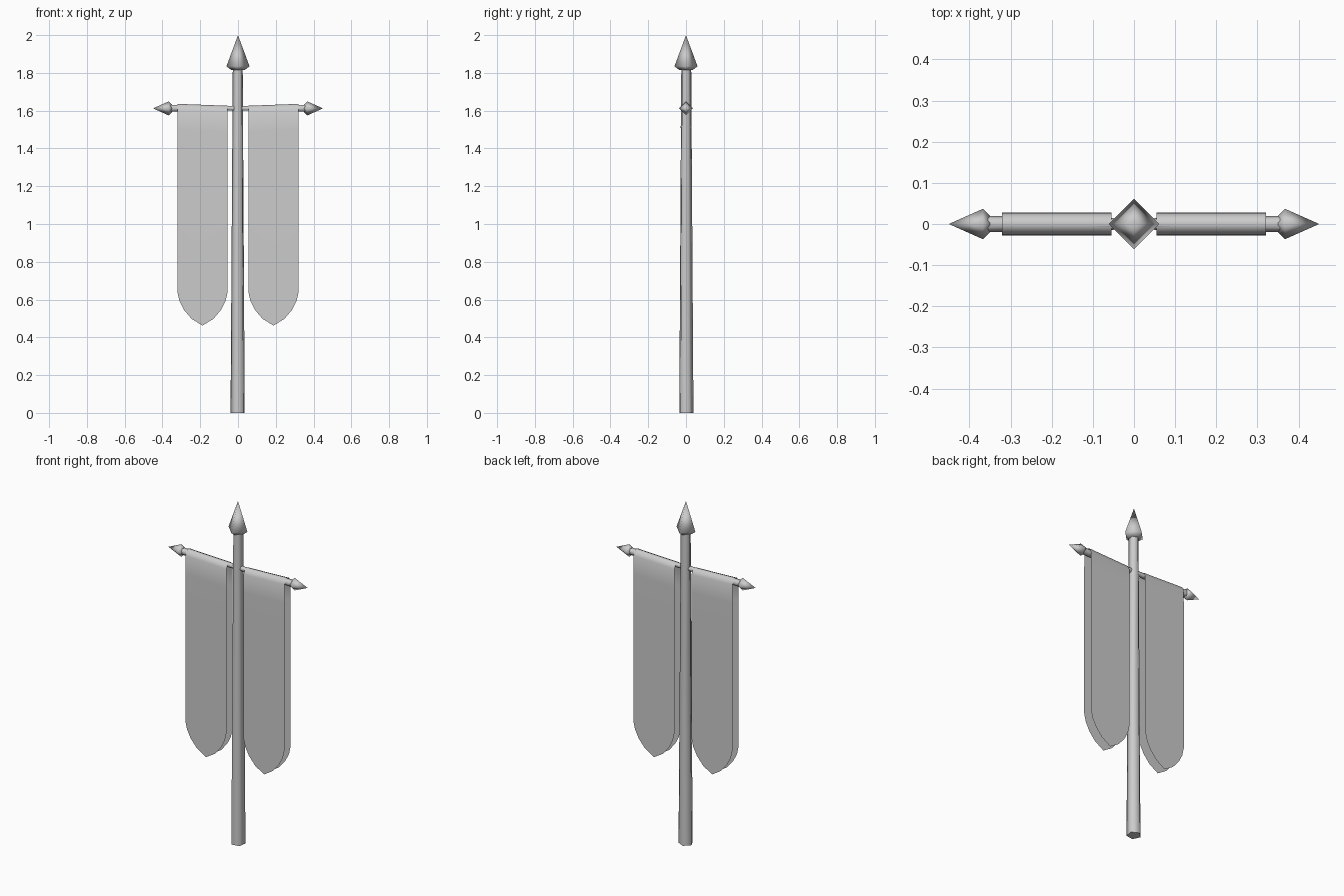
import bpy, bmesh, math
from mathutils import Matrix

if "Cube" in bpy.data.objects:
    bpy.data.objects.remove(bpy.data.objects["Cube"])


def finish(name, bm, angle=None):
    bmesh.ops.recalc_face_normals(bm, faces=bm.faces)
    mesh = bpy.data.meshes.new(name)
    bm.to_mesh(mesh)
    bm.free()
    ob = bpy.data.objects.new(name, mesh)
    bpy.context.collection.objects.link(ob)
    if angle:
        bpy.ops.object.select_all(action='DESELECT')
        ob.select_set(True)
        bpy.context.view_layer.objects.active = ob
        bpy.ops.object.shade_smooth_by_angle(angle=math.radians(angle))
    return ob


def lathe(name, rings, sides, turn=0.0, matrix=None, angle=80):
    """Stack of (radius, height) rings; zero radius makes a point."""
    bm = bmesh.new()
    loops = []
    for r, z in rings:
        n = sides if r > 0 else 1
        loops.append([bm.verts.new((r * math.cos(turn + i * math.tau / sides),
                                    r * math.sin(turn + i * math.tau / sides), z))
                      for i in range(n)])
    for a, b in zip(loops, loops[1:]):
        for i in range(sides):
            j = (i + 1) % sides
            if len(b) == 1:
                bm.faces.new((a[i], a[j], b[0]))
            else:
                bm.faces.new((a[i], a[j], b[j], b[i]))
    for loop in (loops[0], loops[-1]):
        if len(loop) > 1:
            bm.faces.new(loop)
    if matrix:
        bm.transform(matrix)
    return finish(name, bm, angle)


# Tapered five-sided pole and four-sided spear point
lathe("pole", [(0.04, 0), (0.028, 1.825)], 5, math.radians(-45))
lathe("spear_point", [(0.035, 1.815), (0.061, 1.835), (0, 2.0)], 4, angle=95)

BAR_Z = 1.612


def banner(name, side):
    """Cloth folded over the bar: two hanging sheets with pointed ends."""
    bm = bmesh.new()
    # columns across the width: (x, bottom z)
    cols = [(0.055, 0.64), (0.066, 0.592), (0.09, 0.545), (0.13, 0.498), (0.188, 0.462),
            (0.246, 0.498), (0.286, 0.545), (0.31, 0.592), (0.321, 0.64)]
    # fold over the bar: (y, drop from the top)
    fold = [(-0.028, 0.14), (-0.027, 0.03), (-0.016, 0.006), (0, 0),
            (0.016, 0.006), (0.027, 0.03), (0.028, 0.14)]
    grid = []
    for x, low in cols:
        top = 1.626 + 0.01 * (x - 0.055) / 0.266
        pts = [(-0.028, low)] + [(y, top - d) for y, d in fold] + [(0.028, low)]
        grid.append([bm.verts.new((side * x, y, z)) for y, z in pts])
    for a, b in zip(grid, grid[1:]):
        for i in range(len(a) - 1):
            bm.faces.new((a[i], b[i], b[i + 1], a[i + 1]))
    return finish(name, bm, 80)


# Crossbar arms (thinner toward the pole), end points and banners on both sides
for label, side in (("right", 1), ("left", -1)):
    m = Matrix.Translation((0, 0, BAR_Z)) @ Matrix.Rotation(side * math.pi / 2, 4, 'Y')
    lathe("crossbar_" + label, [(0.013, 0), (0.02, 0.355)], 6, math.pi / 2, m)
    lathe("bar_point_" + label, [(0.02, 0.35), (0.037, 0.367), (0, 0.45)], 4, 0, m, 95)
    banner("banner_" + label, side)
